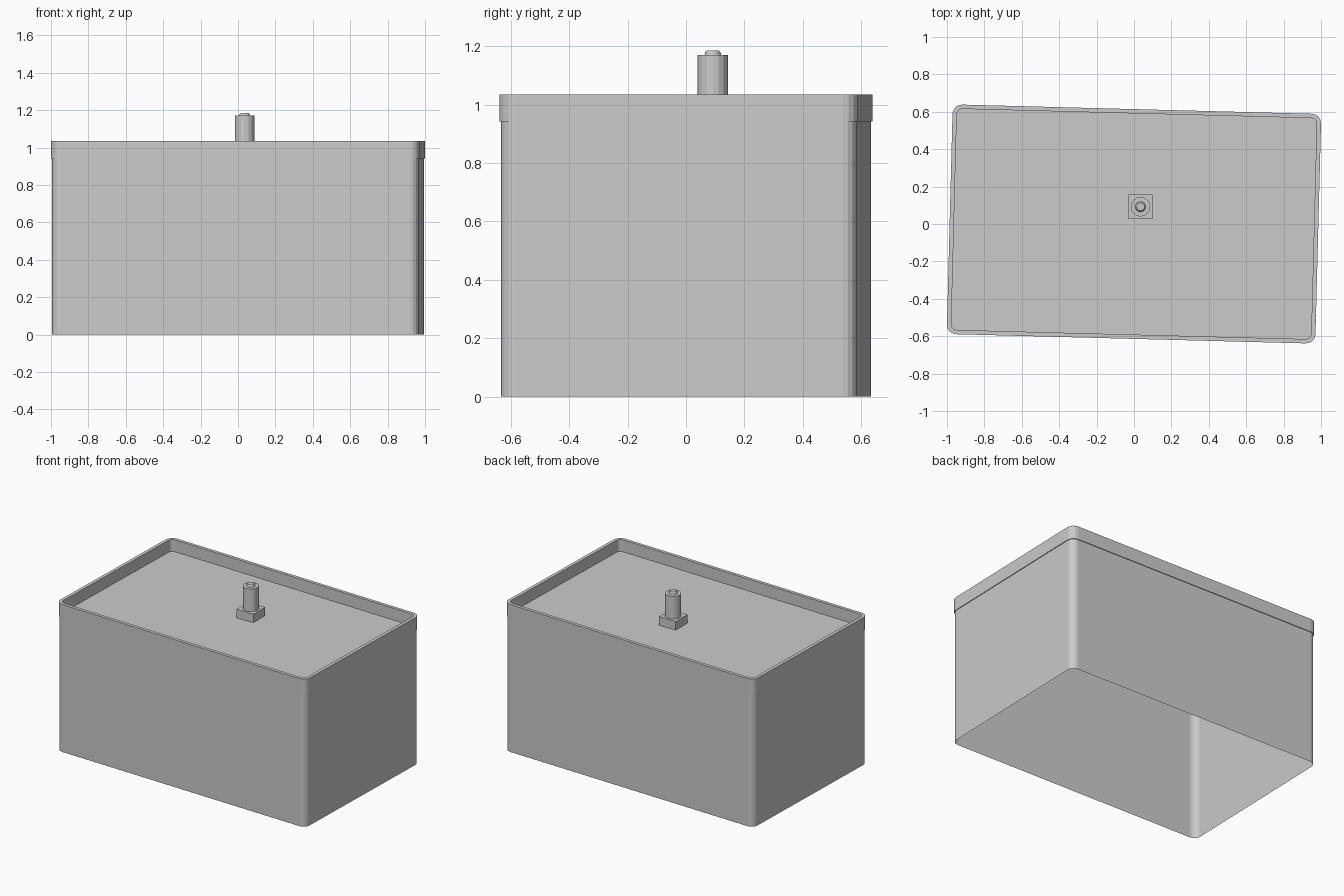
import bpy
import bmesh
import math

if "Cube" in bpy.data.objects:
    bpy.data.objects.remove(bpy.data.objects["Cube"])

TURN = math.radians(-1.5)
POST = (0.035, 0.092)

grey = bpy.data.materials.new("light grey")
grey.use_nodes = True
COLOR = (0.6, 0.6, 0.6, 1)
grey.diffuse_color = COLOR
grey.node_tree.nodes["Principled BSDF"].inputs["Base Color"].default_value = COLOR


def rounded_loop(bm, width, depth, radius, z, segments=4):
    """Ring of vertices around a rounded rectangle."""
    verts = []
    for i, (sx, sy) in enumerate([(1, 1), (-1, 1), (-1, -1), (1, -1)]):
        for k in range(segments + 1):
            a = math.pi / 2 * (i + k / segments)
            verts.append(bm.verts.new((sx * (width / 2 - radius) + radius * math.cos(a),
                                       sy * (depth / 2 - radius) + radius * math.sin(a), z)))
    return verts


def circle_loop(bm, radius, z, sides=16):
    return [bm.verts.new((radius * math.cos(math.tau * k / sides),
                          radius * math.sin(math.tau * k / sides), z)) for k in range(sides)]


def skin(name, bm, loops, cap_start, cap_end, location=(0, 0, 0), turn=0):
    """Join successive rings with quads and make an object."""
    for low, high in zip(loops, loops[1:]):
        n = len(low)
        for i in range(n):
            j = (i + 1) % n
            bm.faces.new((low[i], low[j], high[j], high[i]))
    if cap_start:
        bm.faces.new(loops[0][::-1])
    if cap_end:
        bm.faces.new(loops[-1])
    mesh = bpy.data.meshes.new(name)
    bm.to_mesh(mesh)
    bm.free()
    mesh.materials.append(grey)
    obj = bpy.data.objects.new(name, mesh)
    obj.location = location
    obj.rotation_euler.z = turn
    bpy.context.collection.objects.link(obj)
    return obj


W, D = 1.971, 1.228

# Thin box walls, open underneath
bm = bmesh.new()
skin("box_walls", bm, [rounded_loop(bm, W - 0.01, D - 0.01, 0.045, z) for z in (0, 0.945)],
     False, False, turn=TURN)

# Lid with a raised rim around a recessed panel
bm = bmesh.new()
skin("rimmed_lid", bm, [
    rounded_loop(bm, W, D, 0.05, 0.942),
    rounded_loop(bm, W, D, 0.05, 1.035),
    rounded_loop(bm, W - 0.046, D - 0.046, 0.03, 1.035),
    rounded_loop(bm, W - 0.046, D - 0.046, 0.03, 0.952),
], True, True, turn=TURN)

# Square foot of the post
bm = bmesh.new()
bmesh.ops.create_cube(bm, size=1)
bmesh.ops.scale(bm, vec=(0.13, 0.13, 0.06), verts=bm.verts)
skin("post_foot", bm, [], False, False, location=(*POST, 0.982))

# Round post with a small stepped tip
bm = bmesh.new()
skin("post", bm, [circle_loop(bm, r, z) for r, z in
                  [(0.052, 1.01), (0.052, 1.17), (0.028, 1.17), (0.026, 1.18), (0.021, 1.185)]],
     True, True, location=(*POST, 0))
